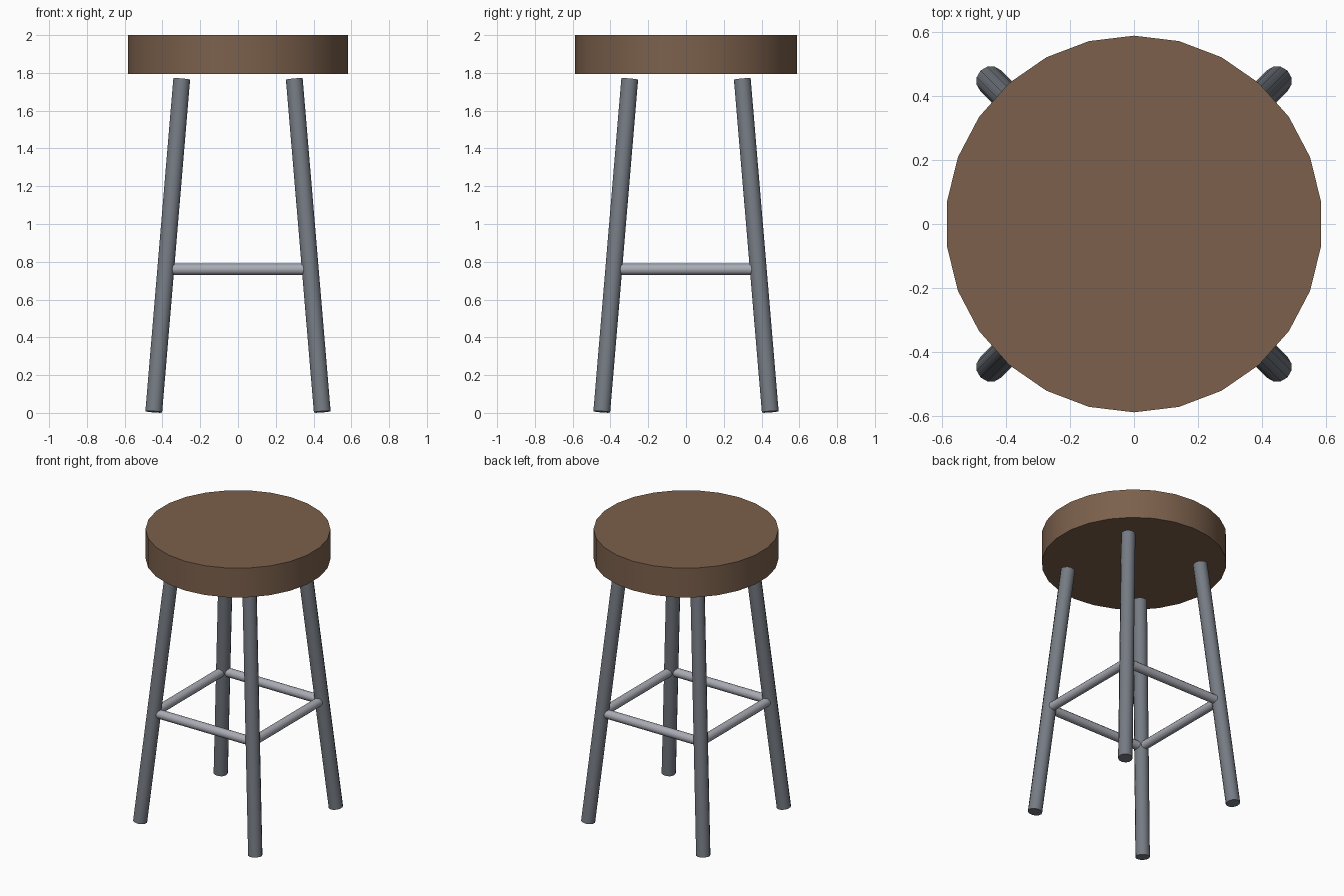
import bpy
import math
from mathutils import Vector

default = bpy.data.objects.get("Cube")
if default:
    bpy.data.objects.remove(default, do_unlink=True)


def make_material(name, rgb):
    mat = bpy.data.materials.new(name)
    mat.use_nodes = True
    colour = (*rgb, 1.0)
    mat.diffuse_color = colour
    mat.node_tree.nodes["Principled BSDF"].inputs["Base Color"].default_value = colour
    return mat


def rod(name, start, end, radius, sides, mat):
    """Closed cylinder running from start to end."""
    start, end = Vector(start), Vector(end)
    axis = end - start
    bpy.ops.mesh.primitive_cylinder_add(
        vertices=sides, radius=radius, depth=axis.length, location=(start + end) / 2)
    obj = bpy.context.object
    obj.name = name
    if axis.normalized().z < 0.9999:
        obj.rotation_euler = axis.to_track_quat('Z', 'Y').to_euler()
    obj.data.materials.append(mat)
    bpy.ops.object.shade_smooth_by_angle(angle=math.radians(40))
    return obj


wood = make_material("brown wood", (0.2, 0.118, 0.072))
steel = make_material("dark grey steel", (0.18, 0.2, 0.23))
bright = make_material("light grey steel", (0.4, 0.41, 0.455))

# Round seat
rod("seat", (0, 0, 1.795), (0, 0, 2.0), 0.587, 26, wood)

# Four splayed legs
foot, head = 0.446, 0.298
for y_name, sy in (("front", -1), ("back", 1)):
    for x_name, sx in (("left", 1), ("right", -1)):
        rod(f"{y_name}_{x_name}_leg", (sx * foot, sy * foot, 0.006),
            (sx * head, sy * head, 1.767), 0.046, 12, steel)

# Square of rungs joining the legs
r, z = 0.382, 0.76
for name, a, b in (("front", (-r, -r), (r, -r)), ("back", (-r, r), (r, r)),
                   ("left", (r, -r), (r, r)), ("right", (-r, -r), (-r, r))):
    rod(f"{name}_rung", (*a, z), (*b, z), 0.03, 12, bright)
